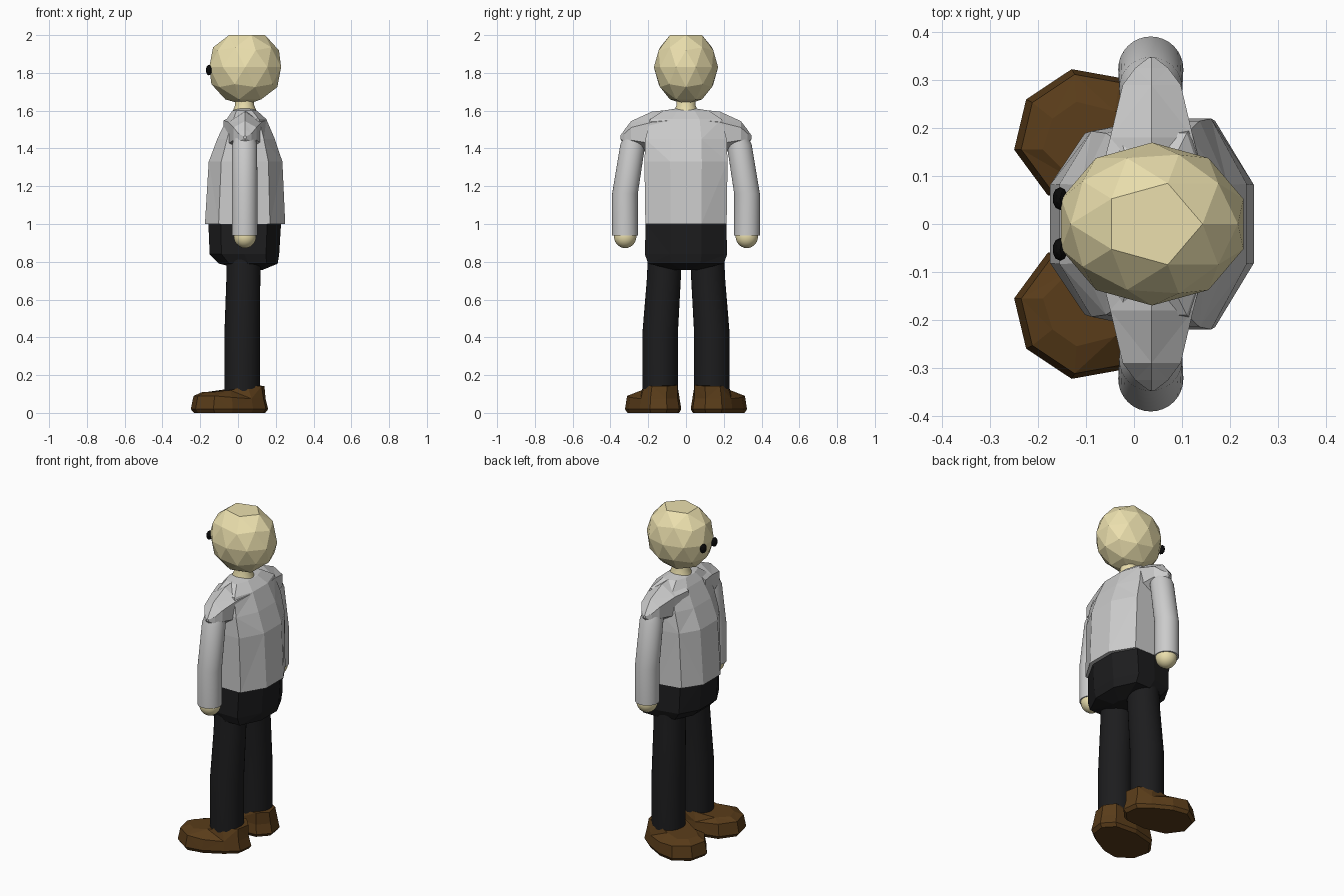
import bpy, bmesh, math
from mathutils import Matrix, Vector

if "Cube" in bpy.data.objects:
    bpy.data.objects.remove(bpy.data.objects["Cube"])


def material(name, rgb):
    m = bpy.data.materials.new(name)
    m.diffuse_color = (*rgb, 1)
    m.use_nodes = True
    m.node_tree.nodes["Principled BSDF"].inputs["Base Color"].default_value = m.diffuse_color
    return m


SKIN = material("skin_yellow", (0.83, 0.74, 0.42))
BLACK = material("cloth_black", (0.012, 0.012, 0.013))
BROWN = material("shoe_brown", (0.10, 0.045, 0.010))
EYE = material("eye_black", (0.003, 0.003, 0.003))


def finish(bm, name, mat=None, mirror=False, smooth=False):
    bmesh.ops.recalc_face_normals(bm, faces=bm.faces)
    me = bpy.data.meshes.new(name)
    bm.to_mesh(me)
    bm.free()
    ob = bpy.data.objects.new(name, me)
    bpy.context.collection.objects.link(ob)
    if mat:
        me.materials.append(mat)
    if mirror:
        mod = ob.modifiers.new("Mirror", 'MIRROR')
        mod.use_axis = (False, True, False)
        mod.use_mirror_merge = False
    if smooth:
        bpy.ops.object.select_all(action='DESELECT')
        ob.select_set(True)
        bpy.context.view_layer.objects.active = ob
        bpy.ops.object.shade_smooth_by_angle(angle=math.radians(40))
    return ob


def loft(name, rings, mat=None, facet=False, **kw):
    bm = bmesh.new()
    loops = [[bm.verts.new(p) for p in r] for r in rings]
    n = len(loops[0])
    for k, (a, b) in enumerate(zip(loops, loops[1:])):
        for i in range(n):
            j = (i + 1) % n
            if facet and (i + k) % 2:
                bm.faces.new((a[i], a[j], b[i]))
                bm.faces.new((a[j], b[j], b[i]))
            elif facet:
                bm.faces.new((a[i], a[j], b[j]))
                bm.faces.new((a[i], b[j], b[i]))
            else:
                bm.faces.new((a[i], a[j], b[j], b[i]))
    bm.faces.new(loops[0])
    bm.faces.new(loops[-1])
    return finish(bm, name, mat, **kw)


def tube(name, path, mat=None, **kw):
    rings = [[(x + r * math.cos(t * math.pi / 16), y + r * math.sin(t * math.pi / 16), z)
              for t in range(32)] for x, y, z, r in path]
    return loft(name, rings, mat, smooth=True, **kw)


def ball(name, centre, radii, mat, level=2, cut_top=False, **kw):
    bm = bmesh.new()
    mx = Matrix.Translation(centre) @ Matrix.Diagonal((*radii, 1))
    bmesh.ops.create_icosphere(bm, subdivisions=level, radius=1, matrix=mx)
    if cut_top:
        top = max(bm.verts, key=lambda v: v.co.z)
        bmesh.ops.dissolve_verts(bm, verts=[top])
    return finish(bm, name, mat, **kw)


# Body cross-section in unit form: x from 0 to 1, y from -1 to 1
half = [(0, .38), (.17, .88), (.50, 1), (.81, 1), (1, .38)]
section = half + [(x, -y) for x, y in reversed(half)]


def body_ring(z, x0, x1, hy):
    return [(x0 + (x1 - x0) * u, hy * v, z) for u, v in section]


# Sweater and hips
loft("sweater_torso", [body_ring(*r) for r in (
    (1.0, -.175, .25, .215), (1.33, -.155, .235, .22), (1.45, -.11, .195, .215),
    (1.555, -.06, .15, .19), (1.60, -.03, .10, .12), (1.612, 0, .07, .05))], facet=True)
loft("trouser_hips", [body_ring(*r) for r in (
    (1.005, -.157, .228, .213), (.84, -.15, .218, .218),
    (.79, -.10, .21, .20), (.757, .03, .13, .06))], BLACK, facet=True)

# Shoulder caps tapering out to a point: y, half-width in x, bottom z, top z
caps = []
for y, hx, z0, z1 in ((.08, .13, 1.38, 1.605), (.18, .10, 1.37, 1.595),
                      (.29, .07, 1.41, 1.545), (.325, .04, 1.415, 1.50),
                      (.347, .008, 1.45, 1.468)):
    caps.append([(.037 + hx * math.cos(a), y, (z0 + z1) / 2 + (z1 - z0) / 2 * math.sin(a))
                 for a in (math.pi / 2 + i * math.pi / 3 for i in range(6))])
loft("shoulder_caps", caps, facet=True, mirror=True)

# Arms, hands, legs, neck
tube("sleeves", [(.035, .323, .94, .068), (.035, .323, 1.16, .068),
                 (.035, .282, 1.42, .066), (.035, .27, 1.48, .05)], mirror=True)
ball("hands", (.037, .322, .935), (.06, .06, .063), SKIN, 3, mirror=True, smooth=True)
tube("trouser_legs", [(.022, .137, .08, .094), (.022, .137, .42, .094),
                      (.028, .118, .70, .09), (.03, .11, .86, .09)], BLACK, mirror=True)
tube("neck", [(.035, 0, 1.56, .07), (.035, 0, 1.60, .062), (.035, 0, 1.63, .05),
              (.035, 0, 1.68, .05)], SKIN)

# Head with the crown cut flat, and eyes
ball("head", (.038, 0, 1.83), (.2, .17, .2), SKIN, cut_top=True)
ball("eyes", (-.154, .053, 1.815), (.016, .024, .028), EYE, mirror=True)

# Splayed shoes: outline swept up, low at the toe and high at the heel
outline = [(-.25, .155), (-.225, .26), (-.13, .323), (-.03, .305), (.08, .245),
           (.148, .19), (.16, .10), (.10, .035), (-.04, .025), (-.18, .06)]


def shoe_ring(scale, toe_z, heel_z):
    c = Vector((-.04, .165))
    ring = []
    for p in outline:
        q = c + (Vector(p) - c) * scale
        t = min(max((q.x + .09) / .11, 0), 1)
        ring.append((q.x, q.y, toe_z + (heel_z - toe_z) * t))
    return ring


def top_ring():
    return [(-.19, .155, .11), (-.17, .22, .11), (-.12, .255, .11), (-.04, .235, .12),
            (.05, .22, .145), (.125, .18, .142), (.14, .10, .142), (.09, .045, .147),
            (-.02, .05, .135), (-.13, .095, .11)]


loft("shoes", [shoe_ring(.92, 0, 0), shoe_ring(1, .02, .02),
               shoe_ring(.93, .09, .075), top_ring()], BROWN, facet=True, mirror=True)
